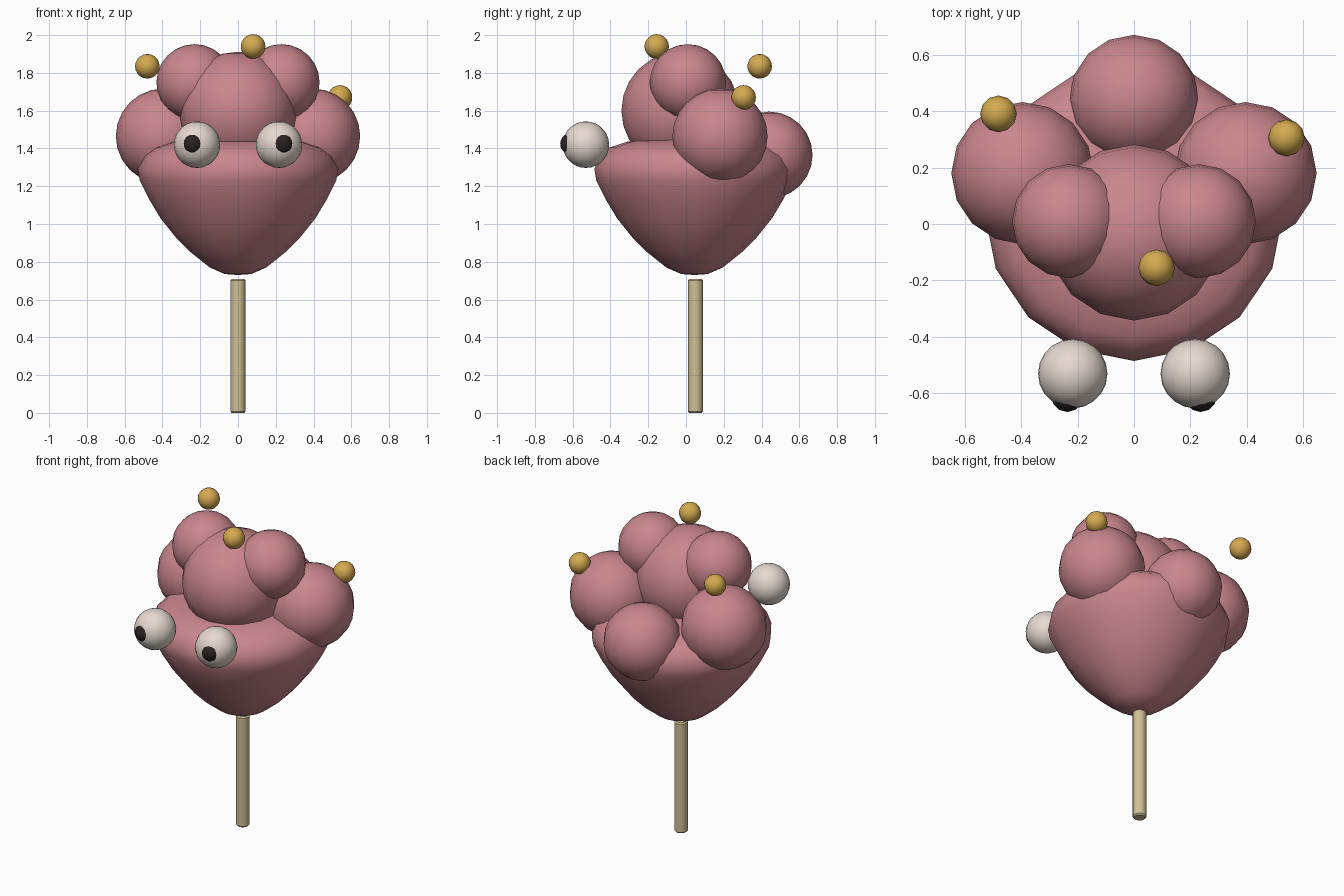
import bpy, bmesh, math
from mathutils import Vector

if "Cube" in bpy.data.objects:
    bpy.data.objects.remove(bpy.data.objects["Cube"])


def material(name, rgb):
    m = bpy.data.materials.new(name)
    lin = [((c / 255 + 0.055) / 1.055) ** 2.4 for c in rgb]
    m.diffuse_color = (*lin, 1)
    m.use_nodes = True
    m.node_tree.nodes["Principled BSDF"].inputs["Base Color"].default_value = m.diffuse_color
    return m


PINK = material("dusty pink", (202, 134, 142))
WHITE = material("warm white", (230, 217, 208))
BLACK = material("near black", (42, 34, 34))
GOLD = material("gold", (212, 170, 80))
WOOD = material("pale wood", (206, 191, 150))


def finish(name, bm, mat):
    bmesh.ops.recalc_face_normals(bm, faces=bm.faces)
    for f in bm.faces:
        f.smooth = True
    me = bpy.data.meshes.new(name)
    bm.to_mesh(me)
    bm.free()
    me.materials.append(mat)
    ob = bpy.data.objects.new(name, me)
    bpy.context.collection.objects.link(ob)
    return ob


def ball(name, centre, r, mat, seg=16, rings=12):
    bm = bmesh.new()
    bmesh.ops.create_uvsphere(bm, u_segments=seg, v_segments=rings, radius=r)
    bmesh.ops.translate(bm, verts=bm.verts, vec=Vector(centre))
    return finish(name, bm, mat)


def lathe(name, profile, y, seg, mat):
    """Closed turned solid; profile is (radius, z) from bottom to top."""
    bm = bmesh.new()
    rings = []
    for r, z in profile:
        if r == 0:
            rings.append([bm.verts.new((0, y, z))] * seg)
        else:
            rings.append([bm.verts.new((r * math.sin(2 * math.pi * i / seg),
                                        y - r * math.cos(2 * math.pi * i / seg), z))
                          for i in range(seg)])
    for a, b in zip(rings, rings[1:]):
        for i in range(seg):
            j = (i + 1) % seg
            bm.faces.new(list(dict.fromkeys((a[i], a[j], b[j], b[i]))))
    return finish(name, bm, mat)


# Tapered scoop body
lathe("body", [(0, 0.73), (0.07, 0.735), (0.15, 0.77), (0.25, 0.85), (0.33, 0.93),
               (0.41, 1.03), (0.47, 1.13), (0.52, 1.23), (0.53, 1.29), (0.505, 1.36),
               (0.45, 1.405), (0.36, 1.435), (0.2, 1.457), (0, 1.465)],
      0.045, 16, PINK)

# Stick with slightly rounded ends
stick = lathe("stick", [(0, 0), (0.033, 0), (0.04, 0.008), (0.04, 0.702), (0.033, 0.71), (0, 0.71)],
              0.05, 16, WOOD)
bpy.context.view_layer.objects.active = stick
stick.select_set(True)
bpy.ops.object.shade_smooth_by_angle(angle=math.radians(40))

# Scoops piled on top
ball("centre_scoop", (0, -0.03, 1.6), 0.312, PINK)
ball("back_scoop", (0, 0.44, 1.365), 0.23, PINK)

# Mirrored scoops and eyes
for side, s in (("left", -1), ("right", 1)):
    ball(side + "_upper_scoop", (s * 0.23, 0.01, 1.75), 0.202, PINK)
    ball(side + "_side_scoop", (s * 0.395, 0.18, 1.465), 0.252, PINK)
    ball(side + "_eye", (s * 0.217, -0.53, 1.42), 0.123, WHITE, 20, 14)
    ball(side + "_pupil", (s * 0.236, -0.609, 1.424), 0.057, BLACK, 12, 10)

# Gold beads
for i, c in enumerate([(-0.48, 0.39, 1.835), (0.08, -0.155, 1.94), (0.54, 0.305, 1.67)]):
    ball("bead_%d" % (i + 1), c, 0.065, GOLD, 12, 10)
